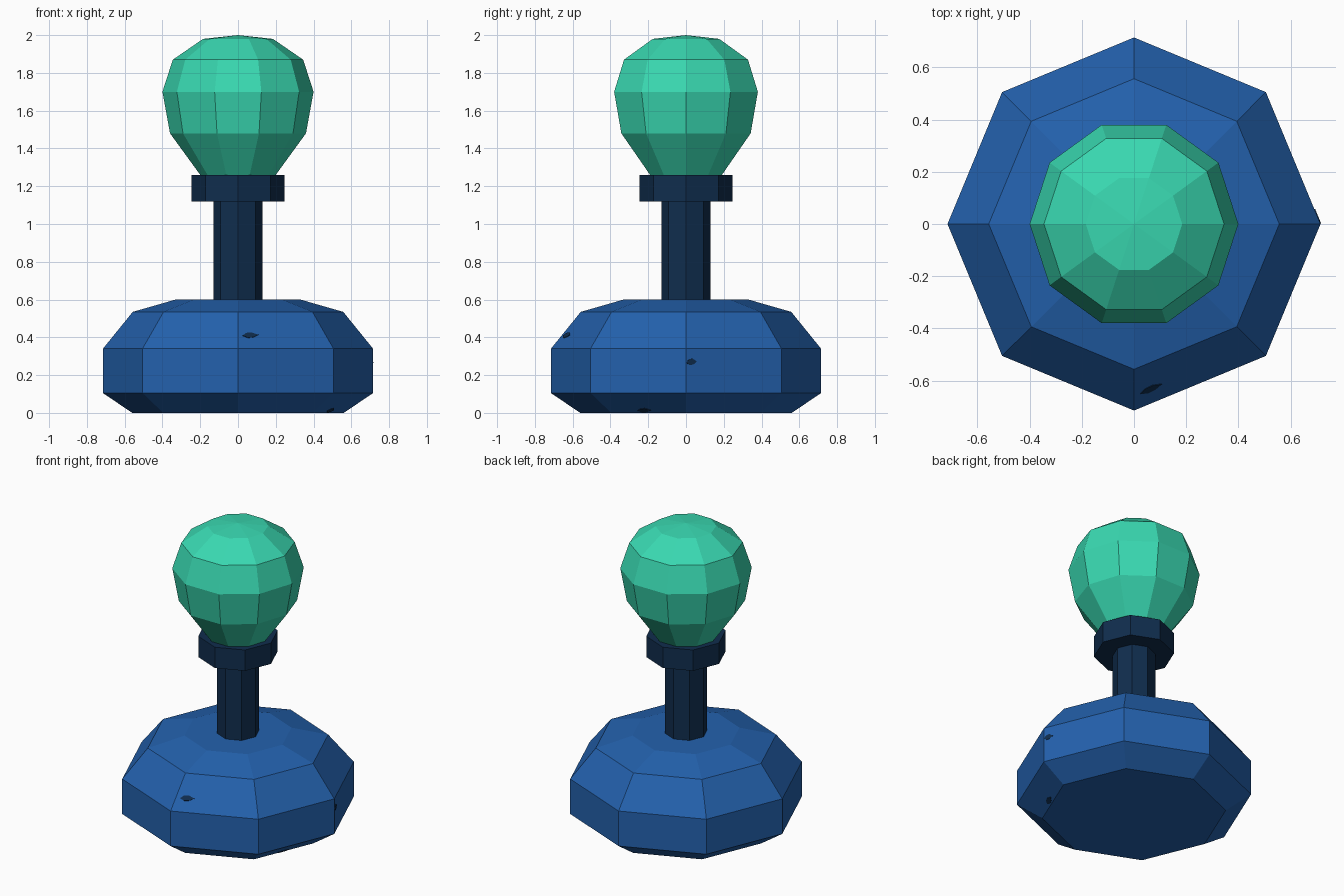
import bpy, bmesh, math
from mathutils import Vector

if "Cube" in bpy.data.objects:
    bpy.data.objects.remove(bpy.data.objects["Cube"])


def material(name, rgb):
    m = bpy.data.materials.new(name)
    m.diffuse_color = (*rgb, 1)
    m.use_nodes = True
    m.node_tree.nodes["Principled BSDF"].inputs["Base Color"].default_value = m.diffuse_color
    return m


BLUE = material("base blue", (0.017, 0.12, 0.42))
NAVY = material("dark navy", (0.005, 0.026, 0.075))
GREEN = material("mint green", (0.041, 0.69, 0.44))


def ring_point(r, z, i, sides):
    a = 2 * math.pi * i / sides
    return Vector((r * math.cos(a), r * math.sin(a), z))


def finish(name, bm, mat):
    bmesh.ops.recalc_face_normals(bm, faces=bm.faces[:])
    me = bpy.data.meshes.new(name)
    bm.to_mesh(me)
    bm.free()
    me.materials.append(mat)
    ob = bpy.data.objects.new(name, me)
    bpy.context.collection.objects.link(ob)
    return ob


def lathe(name, profile, sides, mat):
    """Flat-faced turned part from (radius, height) pairs; radius 0 is an apex."""
    bm = bmesh.new()
    rings = []
    for r, z in profile:
        n = 1 if r == 0 else sides
        rings.append([bm.verts.new(ring_point(r, z, i, sides)) for i in range(n)])
    for lo, hi in zip(rings, rings[1:]):
        for i in range(sides):
            j = (i + 1) % sides
            if len(hi) == 1:
                bm.faces.new((lo[i], lo[j], hi[0]))
            else:
                bm.faces.new((lo[i], lo[j], hi[j], hi[i]))
    bm.faces.new(rings[0])
    if len(rings[-1]) > 1:
        bm.faces.new(rings[-1])
    return finish(name, bm, mat)


# Base, stem, collar and ball grip
BASE = [(0.56, 0.0), (0.715, 0.105), (0.715, 0.34), (0.557, 0.535), (0.33, 0.6)]
lathe("base", BASE, 8, BLUE)
lathe("stem", [(0.13, 0.58), (0.13, 1.14)], 8, NAVY)
lathe("collar", [(0.245, 1.12), (0.245, 1.26)], 8, NAVY)
lathe("ball_grip", [(0.18, 1.24), (0.2, 1.26), (0.36, 1.48), (0.4, 1.70),
                    (0.345, 1.87), (0.185, 1.98), (0, 2.0)], 10, GREEN)


def chip(name, band, side, point, length, height):
    """Small dark sliver lying on one face of the base."""
    a = ring_point(*BASE[band], side, 8)
    b = ring_point(*BASE[band], side + 1, 8)
    c = ring_point(*BASE[band + 1], side, 8)
    u = (b - a).normalized()
    n = u.cross(c - a).normalized()
    v = n.cross(u)
    p = Vector(point)
    p -= n * (p - a).dot(n)
    bm = bmesh.new()
    outline = [(-0.5, -0.1), (-0.2, -0.5), (0.15, -0.4), (0.5, 0.05), (0.1, 0.5), (-0.25, 0.4)]
    f = bm.faces.new([bm.verts.new(p + n * 0.003 + u * x * length + v * y * height)
                      for x, y in outline])
    top = bmesh.ops.extrude_face_region(bm, geom=[f])["geom"]
    bmesh.ops.translate(bm, vec=-n * 0.005,
                        verts=[g for g in top if isinstance(g, bmesh.types.BMVert)])
    finish(name, bm, NAVY)


# Dark chips on the base faces
chip("chip_front", 2, 6, (0.065, -0.63, 0.41), 0.09, 0.035)
chip("chip_right", 1, 0, (0.70, 0.028, 0.27), 0.06, 0.035)
chip("chip_lower", 0, 7, (0.49, -0.22, 0.015), 0.08, 0.035)
